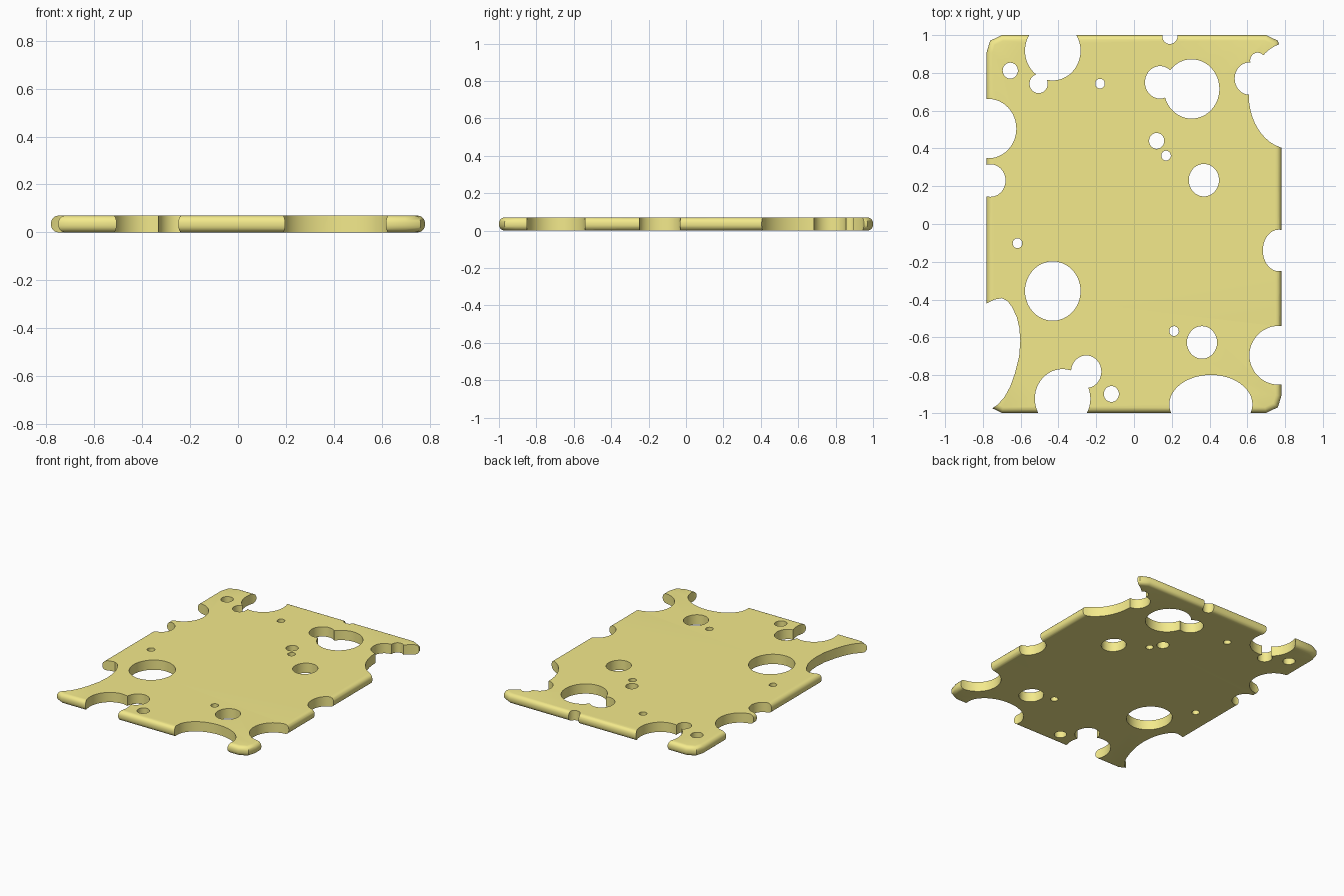
import bpy, bmesh, math

if "Cube" in bpy.data.objects:
    bpy.data.objects.remove(bpy.data.objects["Cube"])

T = 0.07  # slice thickness


def prism(name, points, z0, z1, bevel=0.0):
    """Extrude a plan outline, optionally rounding its top and bottom rims."""
    bm = bmesh.new()
    face = bm.faces.new([bm.verts.new((x, y, z0)) for x, y in points])
    ext = bmesh.ops.extrude_face_region(bm, geom=[face])
    for g in ext["geom"]:
        if isinstance(g, bmesh.types.BMVert):
            g.co.z = z1
    bmesh.ops.recalc_face_normals(bm, faces=bm.faces)
    if bevel:
        rims = [e for e in bm.edges if abs(e.verts[0].co.z - e.verts[1].co.z) < 1e-6]
        bmesh.ops.bevel(bm, geom=rims, offset=bevel, segments=5, profile=0.5,
                        affect='EDGES', clamp_overlap=True)
    mesh = bpy.data.meshes.new(name)
    bm.to_mesh(mesh)
    bm.free()
    obj = bpy.data.objects.new(name, mesh)
    bpy.context.collection.objects.link(obj)
    return obj


def ellipse(cx, cy, rx, ry, n=48):
    return [(cx + rx * math.cos(2 * math.pi * i / n),
             cy + ry * math.sin(2 * math.pi * i / n)) for i in range(n)]


# Slab with softly clipped corners
X, Y = 0.78, 1.0
quarter = [(X, Y - 0.09), (X - 0.018, Y - 0.03), (X - 0.08, Y)]
outline = (quarter + [(-x, y) for x, y in reversed(quarter)]
           + [(-x, -y) for x, y in quarter] + [(x, -y) for x, y in reversed(quarter)])
cheese = prism("cheese_slice", outline, 0, T, bevel=0.03)

# Large, medium and small holes placed by centre
sizes = {"large": (0.147, 0.157), "medium": (0.08, 0.086),
         "small": (0.04, 0.042), "tiny": (0.025, 0.026)}
spots = {
    "large": [(-0.43, 0.917), (0.305, 0.715), (-0.43, -0.355), (-0.378, -0.925), (-0.77, 0.505)],
    "medium": [(0.138, 0.75), (0.37, 0.232), (0.36, -0.627), (-0.253, -0.782),
               (0.613, 0.77), (-0.76, 0.23)],
    "small": [(-0.655, 0.812), (0.19, 0.995), (0.12, 0.44), (-0.12, -0.90), (0.655, 0.865)],
    "tiny": [(-0.18, 0.743), (0.17, 0.362), (-0.617, -0.102), (0.212, -0.567)],
}
holes = [ellipse(x, y, *sizes[k]) for k, pts in spots.items() for x, y in pts]
holes += [
    ellipse(-0.505, 0.743, 0.048, 0.05),   # hole beside the back bite
    ellipse(0.407, -0.955, 0.22, 0.156),   # front edge bite
    ellipse(0.768, -0.695, 0.157, 0.156),  # right edge bites
    ellipse(0.767, -0.14, 0.085, 0.11),
    ellipse(0.83, 0.68, 0.222, 0.283),
]
# Long slanted bite at the front left corner
holes.append([(-0.95, -0.55), (-0.83, -0.45), (-0.78, -0.42), (-0.74, -0.40), (-0.70, -0.393),
              (-0.67, -0.408), (-0.645, -0.44), (-0.62, -0.495), (-0.607, -0.55),
              (-0.602, -0.62), (-0.608, -0.70), (-0.63, -0.79), (-0.655, -0.86),
              (-0.685, -0.915), (-0.72, -0.955), (-0.76, -0.983), (-0.95, -1.03)])

# Cut every hole, then bake the result and drop the cutters
cutters = []
for pts in holes:
    cutter = prism("hole_cutter", pts, -0.1, 0.2)
    cutter.hide_render = True
    cutters.append(cutter)
    mod = cheese.modifiers.new("hole", 'BOOLEAN')
    mod.operation, mod.solver, mod.object = 'DIFFERENCE', 'EXACT', cutter
bpy.context.view_layer.update()
graph = bpy.context.evaluated_depsgraph_get()
cut_mesh = bpy.data.meshes.new_from_object(cheese.evaluated_get(graph))
cheese.modifiers.clear()
cheese.data = cut_mesh
for cutter in cutters:
    bpy.data.objects.remove(cutter)

# Yellow colour and smooth shading
mat = bpy.data.materials.new("cheese_yellow")
mat.diffuse_color = (0.9, 0.82, 0.26, 1)
mat.use_nodes = True
mat.node_tree.nodes["Principled BSDF"].inputs["Base Color"].default_value = mat.diffuse_color
cheese.data.materials.clear()
cheese.data.materials.append(mat)
bpy.context.view_layer.objects.active = cheese
cheese.select_set(True)
bpy.ops.object.shade_smooth_by_angle(angle=math.radians(35))
